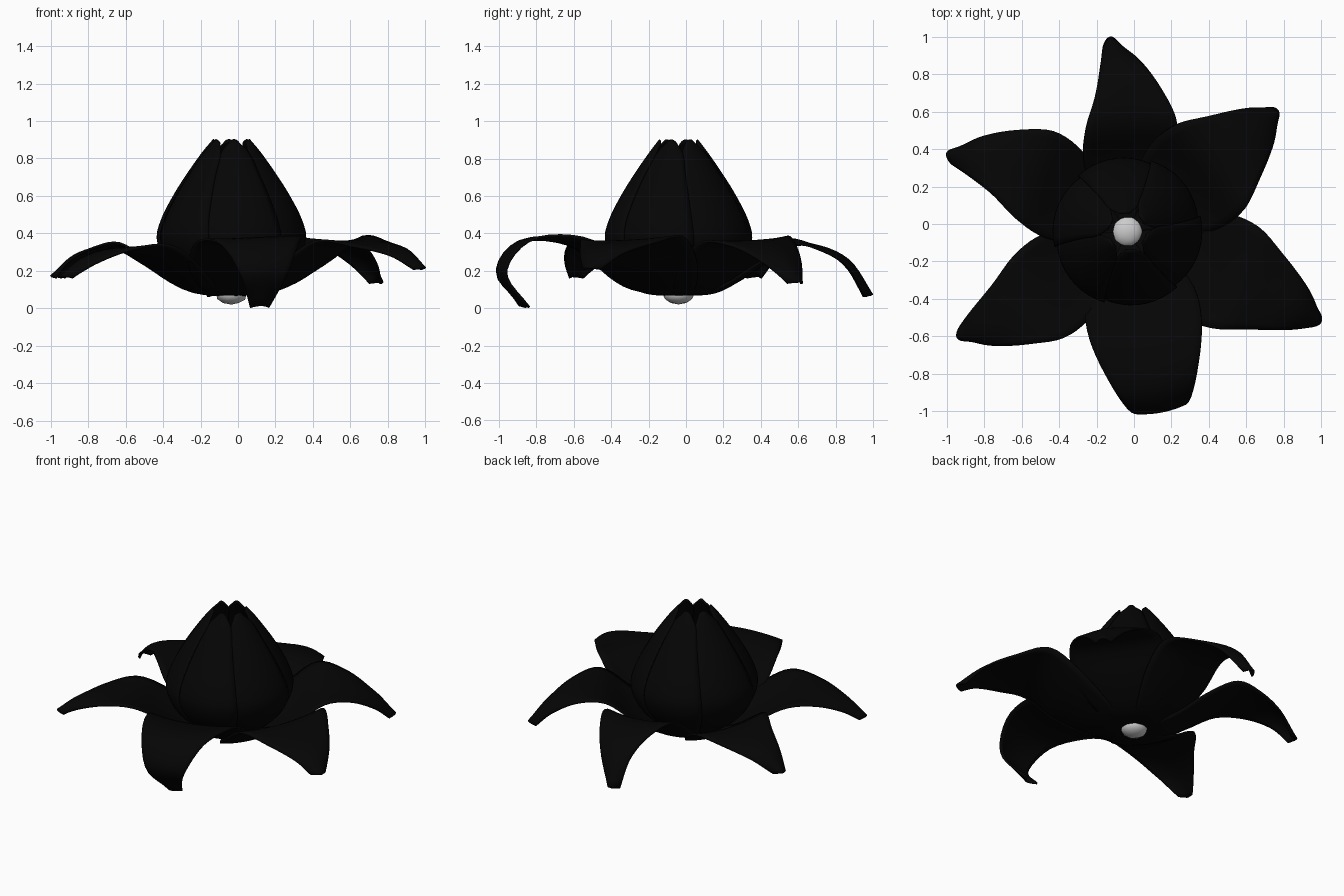
import bpy
import math
from mathutils import Vector

cube = bpy.data.objects.get("Cube")
if cube:
    bpy.data.objects.remove(cube)

CENTRE = Vector((-0.035, -0.04, 0))


def make_material(name, value):
    mat = bpy.data.materials.new(name)
    mat.use_nodes = True
    colour = (value, value, value, 1)
    mat.diffuse_color = colour
    mat.node_tree.nodes["Principled BSDF"].inputs["Base Color"].default_value = colour
    return mat


black = make_material("petal black", 0.0015)
grey = make_material("core grey", 0.6)


def spline(keys, t):
    """Smooth curve through evenly spaced keys."""
    x = t * (len(keys) - 1)
    i = min(int(x), len(keys) - 2)
    f = x - i
    b, c = keys[i], keys[i + 1]
    a = keys[i - 1] if i else 2 * b - c
    d = keys[i + 2] if i + 2 < len(keys) else 2 * c - b
    return b + f / 2 * (c - a + f * (2 * a - 5 * b + 4 * c - d + f * (3 * (b - c) + d - a)))


def sheet(name, point, rows, cols, thickness):
    """Thin smooth surface; point(t, v) runs t = 0..1 along, v = -1..1 across."""
    verts = [CENTRE + point(i / rows, 2 * j / cols - 1)
             for i in range(rows + 1) for j in range(cols + 1)]
    w = cols + 1
    faces = [(i * w + j, i * w + j + 1, (i + 1) * w + j + 1, (i + 1) * w + j)
             for i in range(rows) for j in range(cols)]
    mesh = bpy.data.meshes.new(name)
    mesh.from_pydata(verts, [], faces)
    mesh.materials.append(black)
    mesh.shade_smooth()
    obj = bpy.data.objects.new(name, mesh)
    bpy.context.collection.objects.link(obj)
    solid = obj.modifiers.new("thickness", 'SOLIDIFY')
    solid.thickness = thickness
    solid.offset = 0


# Open outer petals
REACH = [0.03, 0.2, 0.38, 0.55, 0.72, 0.88, 1]
CURLED = [0.03, 0.2, 0.38, 0.6, 0.88, 1.02, 0.9]
WIDTH = [0.05, 0.19, 0.275, 0.275, 0.2, 0.12, 0.045]
CUP = [0, 0.03, 0.045, 0.025, -0.01, -0.025, -0.01]
BEND = [0, 0.2, 0.6, 1, 1, 0.6, 0]


def outer_petal(name, angle, length, bend, wide, outer_z, reach=REACH):
    along = Vector((math.cos(math.radians(angle)), math.sin(math.radians(angle)), 0))
    left = Vector((-along.y, along.x, 0))
    heights = [0.07, 0.09, 0.2] + outer_z

    def point(t, v):
        side = bend * spline(BEND, t) + wide * spline(WIDTH, t) * v
        z = spline(heights, t) + spline(CUP, t) * v * v + 0.012 * v * math.sin(math.pi * t)
        # rounded tip
        r = length * spline(reach, t) - 0.045 * v * v * t ** 5
        return along * r + left * side + Vector((0, 0, z))

    sheet(name, point, 28, 12, 0.012)


outer_petal("outer_petal_back", 95, 1.04, -0.07, 0.88, [0.33, 0.33, 0.25, 0.07])
outer_petal("outer_petal_back_left", 39, 1.03, -0.01, 1.05, [0.34, 0.35, 0.27, 0.14])
outer_petal("outer_petal_front_left", -25, 1.14, 0.02, 1.08, [0.345, 0.35, 0.315, 0.215])
outer_petal("outer_petal_front", -79.5, 0.96, 0, 1.08, [0.34, 0.365, 0.21, 0.015], CURLED)
outer_petal("outer_petal_front_right", 212, 1.07, 0.045, 0.93, [0.3, 0.315, 0.265, 0.17])
outer_petal("outer_petal_back_right", 156.5, 1.05, -0.08, 0.92, [0.31, 0.325, 0.28, 0.17])

# Closed bud of overlapping inner petals
BUD_RADIUS = [0.04, 0.2, 0.33, 0.39, 0.37, 0.305, 0.23, 0.15, 0.1]
BUD_HEIGHT = [0.08, 0.12, 0.23, 0.36, 0.47, 0.6, 0.72, 0.835, 0.9]
BUD_SPREAD = [34, 34, 34, 34, 33, 32, 31, 30, 15]

for k in range(6):
    def bud_point(t, v, k=k):
        a = math.radians(38 + 60 * k + spline(BUD_SPREAD, t) * v)
        # one edge tucks under the neighbour, the other lies over it
        r = spline(BUD_RADIUS, t) * (1 + 0.025 * v - 0.02 * v * v)
        z = spline(BUD_HEIGHT, t) - 0.02 * v * v * t ** 8
        return Vector((r * math.cos(a), r * math.sin(a), z))

    sheet(f"bud_petal_{k + 1}", bud_point, 28, 10, 0.01)

# Core ball at the base
bpy.ops.mesh.primitive_ico_sphere_add(subdivisions=2, radius=0.085,
                                      location=CENTRE + Vector((0, 0, 0.075)))
core = bpy.context.object
core.name = "core"
core.scale.z = 0.65
core.data.materials.append(grey)
core.data.shade_smooth()
